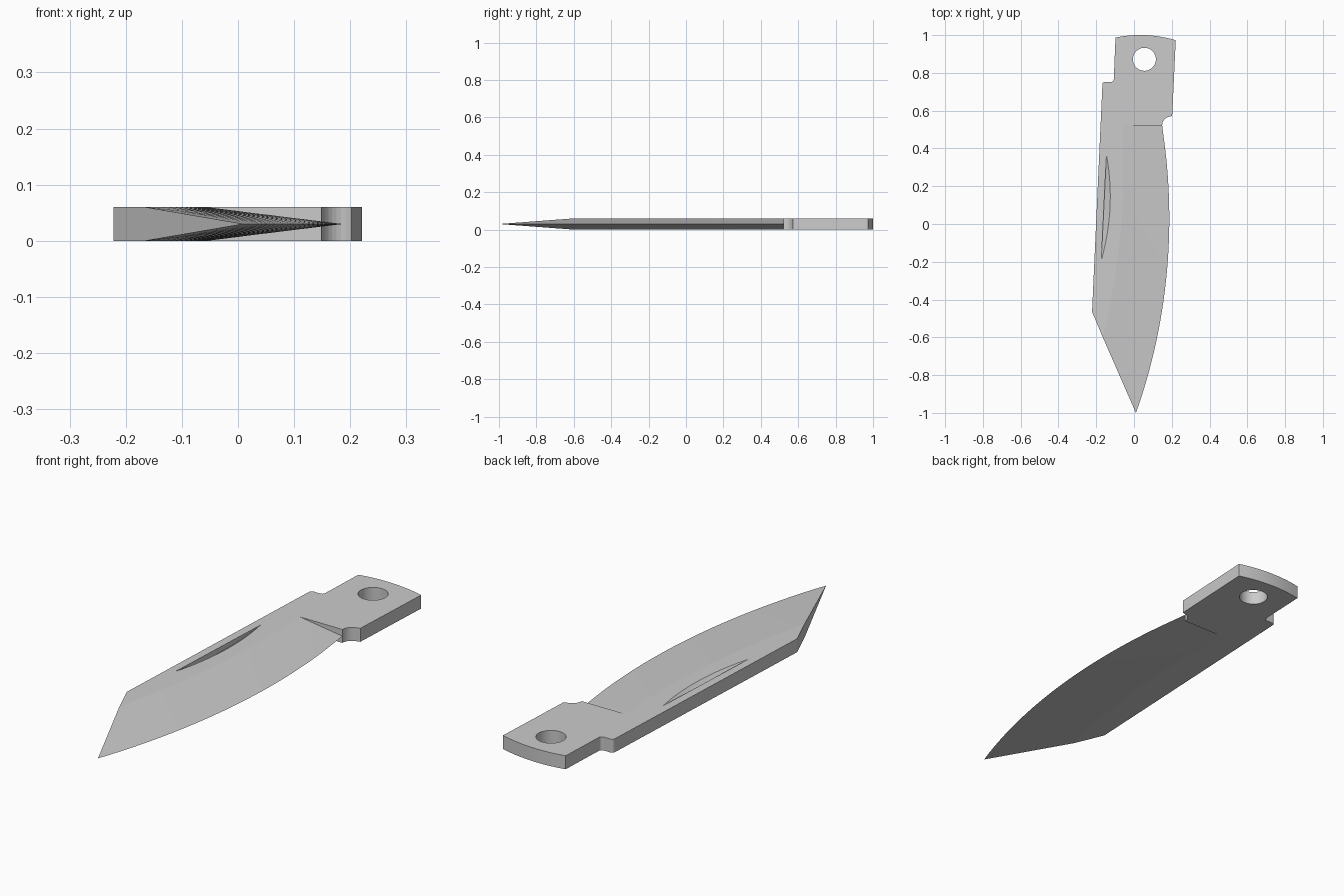
import bpy, bmesh, math

if "Cube" in bpy.data.objects:
    bpy.data.objects.remove(bpy.data.objects["Cube"])

T = 0.06          # blade thickness
M = T / 2         # height of the cutting edge
N = 28            # stations along the blade


def arc(cx, cy, r, a0, a1, n):
    return [(cx + r * math.cos(math.radians(a0 + (a1 - a0) * i / n)),
             cy + r * math.sin(math.radians(a0 + (a1 - a0) * i / n))) for i in range(n + 1)]


def bow(peak, y0, r, y):
    return peak - (r - math.sqrt(r * r - (y - y0) ** 2))


def mesh_object(name, bm):
    bmesh.ops.recalc_face_normals(bm, faces=bm.faces)
    me = bpy.data.meshes.new(name)
    bm.to_mesh(me)
    bm.free()
    ob = bpy.data.objects.new(name, me)
    bpy.context.collection.objects.link(ob)
    return ob


# Outline of the flat, full-thickness area: spine, tang, notch
top_arc = [(-0.098 + 0.319 * i / 10,
            0.987 + (0.973 - 0.987) * i / 10 + 0.08 * (i / 10) * (1 - i / 10)) for i in range(11)]
outline = [(-0.222, -0.465), (-0.167, 0.742)]
outline += arc(-0.155, 0.740, 0.012, 150, 90, 3)
outline += arc(-0.121, 0.766, 0.014, 270, 355, 5)
outline += top_arc
outline += [(0.202, 0.572)]
outline += arc(0.196, 0.522, 0.047, 95, 180, 8)

# Grind line on the flat, then along the clipped point to the tip
y_plunge, y_clip = 0.522, -0.6
tip = (0.01, -1.0)
ys = [y_plunge + (y_clip - y_plunge) * i / 20 for i in range(21)]
grind = [(bow(-0.055, 0.3, 3.7, y), y) for y in ys[:-1]] + [(-0.165, y_clip)]

bm = bmesh.new()


def pair(p, h=M):
    return bm.verts.new((*p, M + h)), bm.verts.new((*p, M - h))


flat = [pair(p) for p in outline]
gr = [pair(p) for p in grind]
for side in (0, 1):
    bm.faces.new([v[side] for v in flat + gr])

# Cutting edge vertices at mid height
tip_v = bm.verts.new((*tip, M))
clip = []
for i in range(1, 8):
    t = i / 8
    clip.append(pair((-0.165 + (tip[0] + 0.165) * t, y_clip + (tip[1] - y_clip) * t), M * (1 - t)))
rail = gr + clip
n = len(rail)
edge = []
for i in range(n):
    y = y_plunge + (tip[1] - y_plunge) * i / n
    x = outline[-1][0] if i == 0 else bow(0.187, 0.03, 3.1, y)
    edge.append(bm.verts.new((x, y, M)))

# Outer walls
for a, b in zip(flat[:-2], flat[1:-1]):
    bm.faces.new([a[0], b[0], b[1], a[1]])
a, b = flat[-2], flat[-1]
bm.faces.new([a[0], b[0], edge[0], b[1], a[1]])
point = [flat[0]] + [gr[-1]] + clip
for a, b in zip(point[:-1], point[1:]):
    bm.faces.new([a[0], b[0], b[1], a[1]])
bm.faces.new([clip[-1][0], tip_v, clip[-1][1]])

# Ground bevels and plunge walls on both sides
for s in (0, 1):
    for i in range(n - 1):
        bm.faces.new([rail[i][s], rail[i + 1][s], edge[i + 1]])
        bm.faces.new([rail[i][s], edge[i + 1], edge[i]])
    bm.faces.new([rail[-1][s], tip_v, edge[-1]])
    bm.faces.new([flat[-1][s], gr[0][s], edge[0]])
bmesh.ops.triangulate(bm, faces=[f for f in bm.faces if len(f.verts) > 4])
blade = mesh_object("knife_blade", bm)

# Pivot hole cutter
bpy.ops.mesh.primitive_cylinder_add(vertices=48, radius=0.061, depth=0.3, location=(0.055, 0.872, M))
hole = bpy.context.object
hole.name = "pivot_hole_cutter"

# Nail nick cutter: steep wall on the spine side, floor rising to a curved rim
bm = bmesh.new()
rows = []
for i in range(25):
    t = i / 24
    x, y = -0.146 - 0.027 * t, 0.365 - 0.555 * t
    w = 0.0005 + 0.128 * t * (1 - t)
    d = 0.7 * w
    # the floor plane continues above the face so that the cut is clean
    rows.append([bm.verts.new(c) for c in ((x, y, T + 0.02), (x, y, T - d),
                                           (x + w, y, T), (x + w, y, T + 0.02))])
for a, b in zip(rows[:-1], rows[1:]):
    for k in range(4):
        bm.faces.new([a[k], a[(k + 1) % 4], b[(k + 1) % 4], b[k]])
bm.faces.new(rows[0])
bm.faces.new(rows[-1])
nick = mesh_object("nail_nick_cutter", bm)

for cutter in (hole, nick):
    cutter.hide_render = True
    cutter.hide_viewport = False
    cutter.display_type = 'WIRE'
    mod = blade.modifiers.new(cutter.name, 'BOOLEAN')
    mod.operation = 'DIFFERENCE'
    mod.solver = 'EXACT'
    mod.object = cutter

# Apply the cuts and drop the cutters
bpy.ops.object.select_all(action='DESELECT')
blade.select_set(True)
bpy.context.view_layer.objects.active = blade
for mod in list(blade.modifiers):
    bpy.ops.object.modifier_apply(modifier=mod.name)
for cutter in (hole, nick):
    bpy.data.objects.remove(cutter)
bpy.ops.object.shade_smooth_by_angle(angle=math.radians(4))
